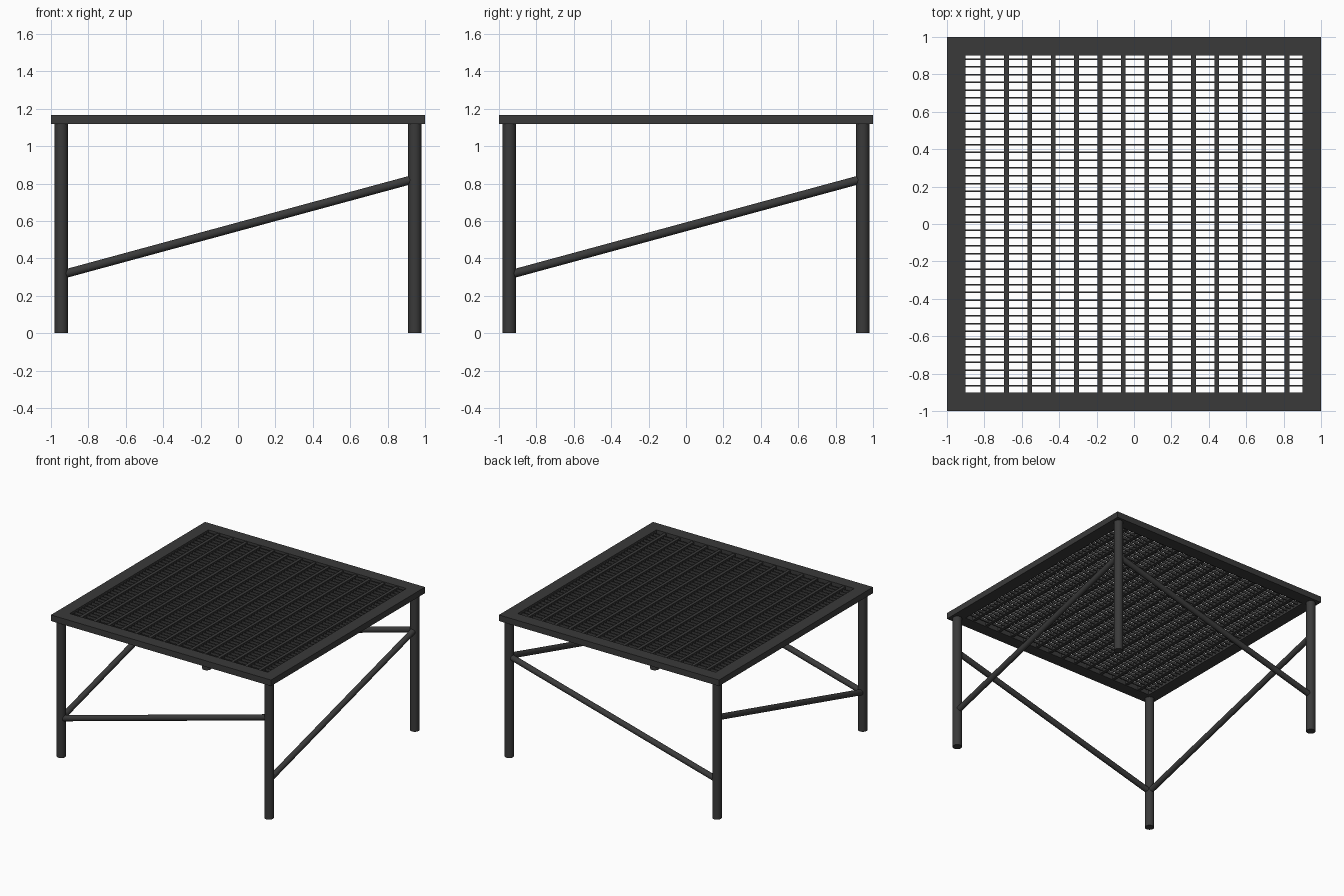
import bpy, bmesh
from mathutils import Vector

if "Cube" in bpy.data.objects:
    bpy.data.objects.remove(bpy.data.objects["Cube"], do_unlink=True)

# Dark painted steel
steel = bpy.data.materials.new("dark_steel")
steel.use_nodes = True
colour = (0.042, 0.042, 0.042, 1)
steel.diffuse_color = colour
bsdf = steel.node_tree.nodes["Principled BSDF"]
bsdf.inputs["Base Color"].default_value = colour
bsdf.inputs["Roughness"].default_value = 0.6

TOP, UNDER = 1.167, 1.117
INNER = 0.9
LEG, LEG_R, BRACE_R = 0.945, 0.035, 0.023


def finish(bm, name):
    mesh = bpy.data.meshes.new(name)
    bm.to_mesh(mesh)
    bm.free()
    mesh.materials.append(steel)
    obj = bpy.data.objects.new(name, mesh)
    bpy.context.collection.objects.link(obj)
    return obj


def add_box(bm, centre, size):
    verts = bmesh.ops.create_cube(bm, size=1)["verts"]
    bmesh.ops.scale(bm, vec=size, verts=verts)
    bmesh.ops.translate(bm, vec=centre, verts=verts)


def tube(name, start, end, radius):
    start, end = Vector(start), Vector(end)
    axis = end - start
    bpy.ops.mesh.primitive_cylinder_add(vertices=32, radius=radius,
                                        depth=axis.length, location=(start + end) / 2)
    obj = bpy.context.object
    obj.name = name
    obj.rotation_euler = axis.to_track_quat('Z', 'Y').to_euler()
    obj.data.materials.append(steel)
    bpy.ops.object.shade_smooth_by_angle()


# Flat square rim around the top, mitred at the corners
bm = bmesh.new()
loops = [[bm.verts.new((sx * r, sy * r, TOP))
          for sx, sy in ((-1, -1), (1, -1), (1, 1), (-1, 1))] for r in (1, INNER)]
outer, inner = loops
for i in range(4):
    j = (i + 1) % 4
    bm.faces.new((outer[i], outer[j], inner[j], inner[i]))
rim = finish(bm, "top_frame")
thick = rim.modifiers.new("thickness", 'SOLIDIFY')
thick.thickness = TOP - UNDER
thick.offset = -1

# Broad grate bars running front to back
bm = bmesh.new()
for i in range(14):
    add_box(bm, (-0.807 + 0.125 * i, 0, 1.142), (0.025, 2 * INNER, 0.036))
finish(bm, "grate_bars")

# Thin slats running side to side
bm = bmesh.new()
for i in range(43):
    add_box(bm, (0, 0.882 - 0.0416 * i, 1.142), (2 * INNER, 0.008, 0.023))
finish(bm, "grate_slats")

# Round legs
for side, x in (("right", -LEG), ("left", LEG)):
    for end, y in (("front", -LEG), ("back", LEG)):
        tube(f"{end}_{side}_leg", (x, y, 0), (x, y, UNDER), LEG_R)

# One sloping brace on each side of the table
LOW, HIGH = 0.312, 0.825
for name, s in (("front", -LEG), ("back", LEG)):
    tube(name + "_brace", (-LEG, s, LOW), (LEG, s, HIGH), BRACE_R)
for name, s in (("right", -LEG), ("left", LEG)):
    tube(name + "_brace", (s, -LEG, LOW), (s, LEG, HIGH), BRACE_R)
